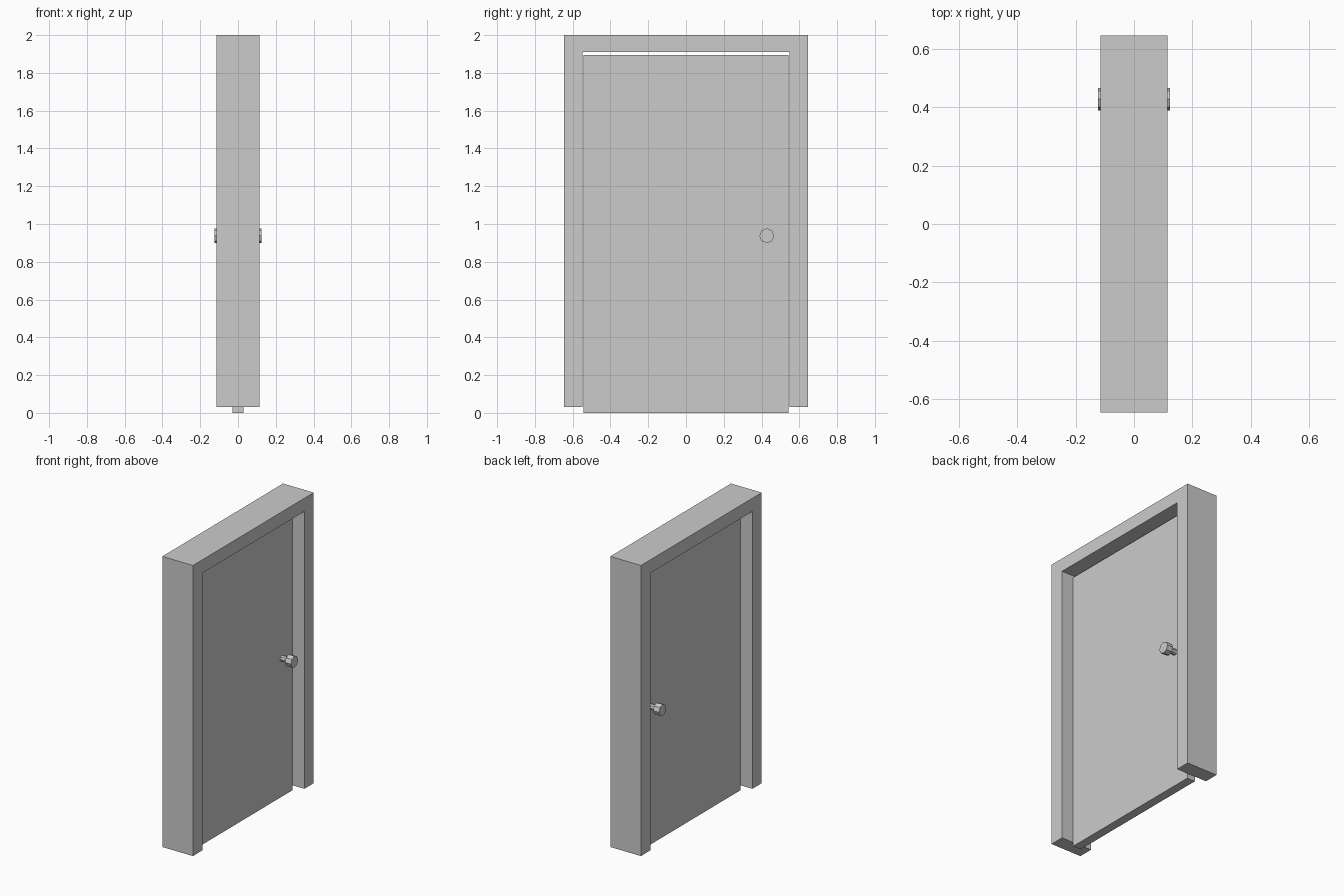
import bpy, bmesh
from math import pi
from mathutils import Matrix

if "Cube" in bpy.data.objects:
    bpy.data.objects.remove(bpy.data.objects["Cube"])


def finish(name, bm):
    bmesh.ops.recalc_face_normals(bm, faces=bm.faces)
    mesh = bpy.data.meshes.new(name)
    bm.to_mesh(mesh)
    bm.free()
    obj = bpy.data.objects.new(name, mesh)
    bpy.context.collection.objects.link(obj)
    return obj


def extrude_profile(name, yz, half_depth):
    """Extrude a y/z outline symmetrically along x."""
    bm = bmesh.new()
    face = bm.faces.new([bm.verts.new((-half_depth, y, z)) for y, z in yz])
    ext = bmesh.ops.extrude_face_region(bm, geom=[face], use_keep_orig=True)
    verts = [g for g in ext["geom"] if isinstance(g, bmesh.types.BMVert)]
    bmesh.ops.translate(bm, verts=verts, vec=(2 * half_depth, 0, 0))
    return finish(name, bm)


def cylinder_x(bm, x0, x1, radius, y, z):
    """Eight-sided cylinder lying along x."""
    matrix = Matrix.Translation(((x0 + x1) / 2, y, z)) @ Matrix.Rotation(pi / 2, 4, 'Y')
    bmesh.ops.create_cone(bm, cap_ends=True, segments=8, radius1=radius,
                          radius2=radius, depth=abs(x1 - x0), matrix=matrix)


# Door frame: upside-down U
W, w, top, lintel, foot = 0.647, 0.547, 2.0, 1.91, 0.03
extrude_profile("door_frame", [(-W, foot), (-W, top), (W, top), (W, foot),
                               (w, foot), (w, lintel), (-w, lintel), (-w, foot)], 0.115)

# Door panel, slightly smaller than the opening
extrude_profile("door_panel", [(-0.543, 0), (0.543, 0), (0.543, 1.895), (-0.543, 1.895)], 0.03)

# Knob with a thin stem on each face
for side, label in ((1, "right"), (-1, "left")):
    bm = bmesh.new()
    cylinder_x(bm, side * 0.028, side * 0.085, 0.02, 0.428, 0.938)
    cylinder_x(bm, side * 0.08, side * 0.124, 0.039, 0.428, 0.938)
    finish("door_knob_" + label, bm)
